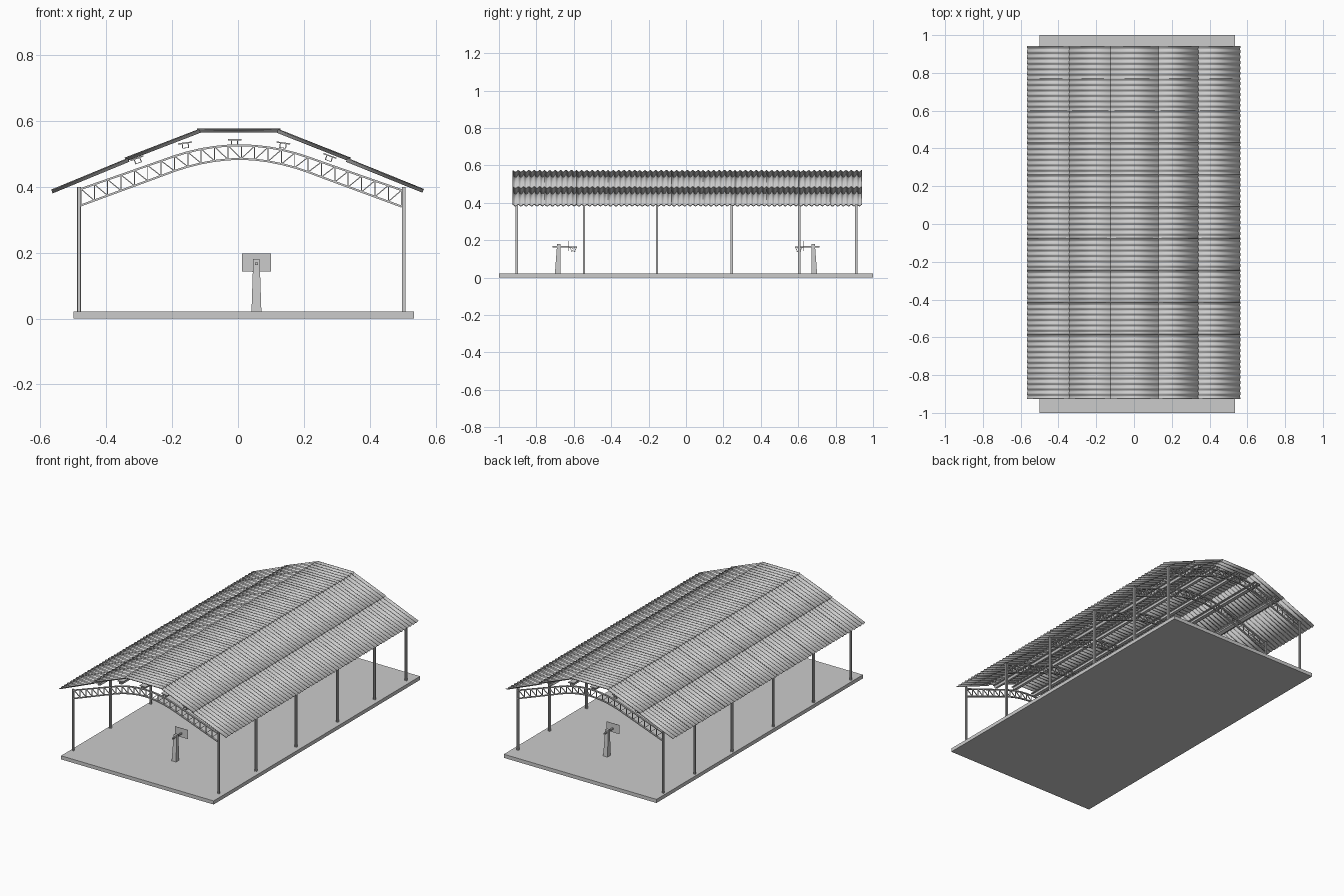
import bpy, bmesh, math
from mathutils import Vector, Matrix

if "Cube" in bpy.data.objects:
    bpy.data.objects.remove(bpy.data.objects["Cube"])


def new_object(name, bm, loc=(0, 0, 0), smooth=False):
    bmesh.ops.recalc_face_normals(bm, faces=bm.faces)
    me = bpy.data.meshes.new(name)
    bm.to_mesh(me)
    bm.free()
    if smooth:
        for p in me.polygons:
            p.use_smooth = True
    return place(name, me, loc)


def place(name, me, loc, rot_z=0):
    ob = bpy.data.objects.new(name, me)
    ob.location = loc
    ob.rotation_euler.z = rot_z
    bpy.context.collection.objects.link(ob)
    return ob


def box(bm, lo, hi):
    lo, hi = Vector(lo), Vector(hi)
    m = Matrix.Translation((lo + hi) / 2) @ Matrix.Diagonal((*(hi - lo), 1))
    return bmesh.ops.create_cube(bm, size=1, matrix=m)['verts']


def bar(bm, a, b, w, d):
    """Bar from a to b; w thick in its plane, d deep."""
    a, b = Vector(a), Vector(b)
    z = (b - a).normalized()
    side = Vector((0, 1, 0)) if abs(z.y) < 0.9 else Vector((1, 0, 0))
    x = side.cross(z).normalized()
    y = z.cross(x)
    rot = Matrix((x, y, z)).transposed().to_4x4()
    m = Matrix.Translation((a + b) / 2) @ rot @ Matrix.Diagonal((w, d, (b - a).length, 1))
    bmesh.ops.create_cube(bm, size=1, matrix=m)


# Floor slab
bm = bmesh.new()
box(bm, (-0.5, -1, 0), (0.535, 1, 0.022))
new_object("floor_slab", bm)

FRAMES = (-0.905, -0.545, -0.155, 0.245, 0.605, 0.91)
XL, XR = -0.483, 0.503
XC = (XL + XR) / 2

# Columns: H section
bm = bmesh.new()
for x in (XL, XR):
    for s in (-1, 1):
        box(bm, (x + s * 0.0045 - 0.001, -0.006, 0.022), (x + s * 0.0045 + 0.001, 0.006, 0.4))
    box(bm, (x - 0.0045, -0.001, 0.022), (x + 0.0045, 0.001, 0.4))
col = new_object("columns", bm, (0, FRAMES[0], 0))


def arch(x):
    """Top chord height: straight flanks blending into a curved crown."""
    t = abs(x - 0.005)
    if t < 0.23:
        return 0.526 - 0.84 * t * t
    return 0.4816 - 0.35 * (t - 0.23)


# Arched lattice truss
bm = bmesh.new()
N = 24
xs = [XL + 0.006 + (XR - XL - 0.012) * i / N for i in range(N + 1)]
top = [Vector((x, 0, arch(x))) for x in xs]
low = [p - Vector((0, 0, 0.041 + 0.009 * abs(p.x - XC) / 0.49)) for p in top]
for i in range(N):
    bar(bm, top[i], top[i + 1], 0.006, 0.010)
    bar(bm, low[i], low[i + 1], 0.006, 0.010)
    if i < N // 2:
        bar(bm, top[i], low[i + 1], 0.003, 0.005)
    else:
        bar(bm, low[i], top[i + 1], 0.003, 0.005)
for a, b in zip(top, low):
    bar(bm, a, b, 0.003, 0.005)
truss = new_object("arch_truss", bm, (0, FRAMES[0], 0))
for y in FRAMES[1:]:
    place("columns", col.data, (0, y, 0))
    place("arch_truss", truss.data, (0, y, 0))

# Purlins along the hall: hat section, tilted with the arch
for x, z, ang in ((-0.305, 0.481, 20), (-0.16, 0.527, 8), (-0.01, 0.537, 0),
                  (0.137, 0.527, -8), (0.277, 0.488, -20)):
    bm = bmesh.new()
    box(bm, (-0.021, -0.91, 0.004), (0.021, 0.915, 0.008))
    for s in (-1, 1):
        box(bm, (s * 0.009 - 0.0015, -0.91, -0.008), (s * 0.009 + 0.0015, 0.915, 0.004))
    box(bm, (-0.0105, -0.91, -0.01), (0.0105, 0.915, -0.008))
    ob = new_object("purlin", bm, (x, 0, z))
    ob.rotation_euler.y = -math.radians(ang)


# Corrugated roof sheets: five strips, each an array of eleven sheets
def sheet(name, a, b):
    waves, seg, width, pitch = 6, 8, 0.1725, 0.1695
    bm = bmesh.new()
    n = waves * seg
    d = Vector((b[0] - a[0], 0, b[1] - a[1])).normalized()
    up = Vector((-d.z, 0, d.x))
    rows = []
    for i in range(n + 1):
        t = i / n
        h = up * (0.0045 * math.cos(2 * math.pi * waves * t) + 0.0015 * t)
        y = Vector((0, width * t, 0))
        rows.append([bm.verts.new(Vector((p[0], 0, p[1])) + h + y) for p in (a, b)])
    for r, s in zip(rows, rows[1:]):
        bm.faces.new((r[0], r[1], s[1], s[0]))
    ob = new_object(name, bm, (0, -0.926, 0), True)
    so = ob.modifiers.new("thickness", 'SOLIDIFY')
    so.thickness = 0.002
    so.offset = 0
    ar = ob.modifiers.new("repeat", 'ARRAY')
    ar.count = 11
    ar.use_relative_offset = False
    ar.use_constant_offset = True
    ar.constant_offset_displace = (0, pitch, 0)


sheet("roof_sheets_left_low", (-0.565, 0.385), (-0.332, 0.481))
sheet("roof_sheets_left_high", (-0.342, 0.482), (-0.116, 0.569))
sheet("roof_sheets_ridge", (-0.124, 0.5695), (0.129, 0.5695))
sheet("roof_sheets_right_high", (0.120, 0.569), (0.340, 0.482))
sheet("roof_sheets_right_low", (0.330, 0.481), (0.562, 0.387))

# Basketball stands: tapered post, arm, backboard, hoop and net
HX = 0.056


def hoop_stand():
    parts = []
    bm = bmesh.new()
    for v in box(bm, (-0.015, -0.015, 0.022), (0.015, 0.015, 0.18)):
        if v.co.z > 0.1:
            v.co.x *= 0.65
            v.co.y = v.co.y * 0.6 + 0.006
    parts.append(("hoop_post", new_object("hoop_post", bm).data))
    bm = bmesh.new()
    box(bm, (-0.004, -0.028, 0.162), (0.004, 0.06, 0.170))
    parts.append(("hoop_arm", new_object("hoop_arm", bm).data))
    bm = bmesh.new()
    box(bm, (-0.044, 0.059, 0.142), (0.044, 0.061, 0.197))
    parts.append(("backboard", new_object("backboard", bm).data))
    # Rim ring and net strands
    bm = bmesh.new()
    k = 12

    def ring(r, z, off):
        return [Vector((r * math.cos(2 * math.pi * (i + off) / k),
                        0.083 + r * math.sin(2 * math.pi * (i + off) / k), z)) for i in range(k)]
    rim, mid, end = ring(0.02, 0.164, 0), ring(0.014, 0.150, 0.5), ring(0.009, 0.137, 0)
    for i in range(k):
        bar(bm, rim[i], rim[(i + 1) % k], 0.003, 0.003)
        for j in (i, i - 1):
            bar(bm, rim[i], mid[j], 0.001, 0.001)
            bar(bm, end[i], mid[j], 0.001, 0.001)
    parts.append(("hoop_and_net", new_object("hoop_and_net", bm).data))
    for name, me in parts:
        bpy.data.objects[name].location = (HX, -0.686, 0)
        place(name + "_back", me, (HX, 0.686, 0), math.pi)


hoop_stand()
